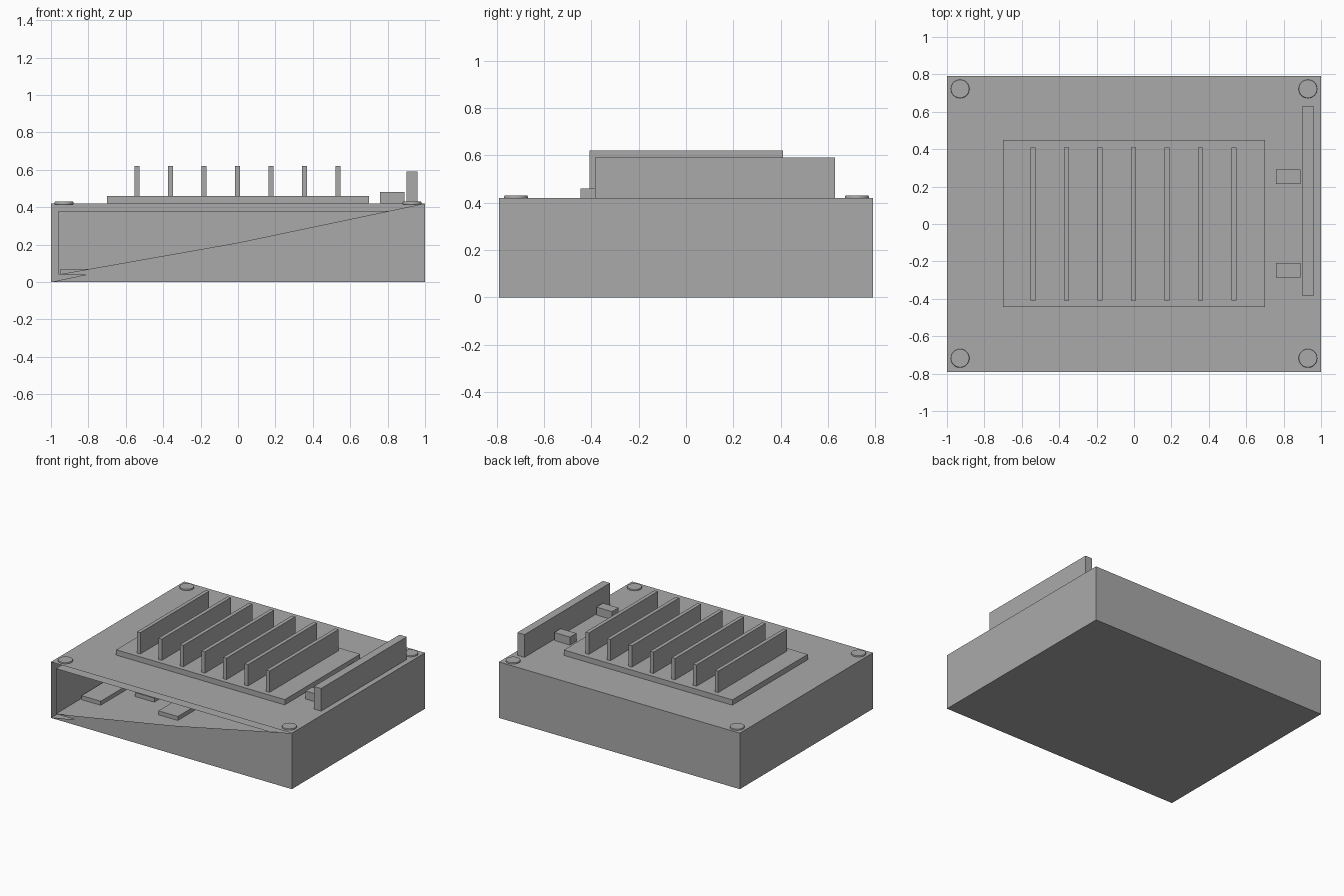
import bpy, bmesh

default = bpy.data.objects.get("Cube")
if default:
    bpy.data.objects.remove(default, do_unlink=True)

# Single plain grey material
grey = bpy.data.materials.new("plain grey")
grey.use_nodes = True
grey.diffuse_color = (0.4, 0.4, 0.4, 1)
bsdf = next(n for n in grey.node_tree.nodes if n.type == 'BSDF_PRINCIPLED')
bsdf.inputs["Base Color"].default_value = (0.4, 0.4, 0.4, 1)
bsdf.inputs["Roughness"].default_value = 0.7


def finish(name, bm):
    mesh = bpy.data.meshes.new(name)
    bm.to_mesh(mesh)
    bm.free()
    mesh.materials.append(grey)
    obj = bpy.data.objects.new(name, mesh)
    bpy.context.collection.objects.link(obj)


def cuboid(bm, xs, ys, zs):
    """Add a box spanning the given ranges."""
    for v in bmesh.ops.create_cube(bm, size=1)["verts"]:
        for axis, (low, high) in enumerate((xs, ys, zs)):
            v.co[axis] = high if v.co[axis] > 0 else low


def box(name, xs, ys, zs):
    bm = bmesh.new()
    cuboid(bm, xs, ys, zs)
    finish(name, bm)


def half_open_shell(name, xs, ys, zs, inward=False):
    """A box whose front is only the triangle under its rising diagonal."""
    bm = bmesh.new()
    cuboid(bm, xs, ys, zs)
    bm.normal_update()
    front = min(bm.faces, key=lambda f: f.normal.y)
    # Every front corner except the upper one at the low x end
    corners = [v for v in front.verts
               if v.co.x > sum(xs) / 2 or v.co.z < sum(zs) / 2]
    bmesh.ops.delete(bm, geom=[front], context='FACES_ONLY')
    if inward:
        bmesh.ops.reverse_faces(bm, faces=bm.faces[:])
    flap = bm.faces.new(corners)
    flap.normal_update()
    if flap.normal.y > 0:
        flap.normal_flip()
    finish(name, bm)


# Case and its inner lining
half_open_shell("case", (-1, 1), (-0.79, 0.79), (0, 0.42))
half_open_shell("inner_lining", (-0.96, 0.96), (-0.789, 0.75), (0.04, 0.38), True)

# Low modules on the case floor
for i, (x, y) in enumerate(((-0.87, -0.5), (-0.6, -0.25), (-0.3, -0.4))):
    box(f"inner_module_{i + 1}", (x - 0.08, x + 0.08), (y, y + 0.3), (0.04, 0.07))

# Heat sink plate with seven upright fins
box("heat_sink_plate", (-0.7, 0.7), (-0.445, 0.45), (0.42, 0.46))
for i in range(7):
    x = (i - 3) * 0.179 - 0.003
    box(f"heat_sink_fin_{i + 1}", (x - 0.014, x + 0.014), (-0.408, 0.41), (0.46, 0.62))

# Upright board with two connector blocks
box("upright_board", (0.9, 0.96), (-0.385, 0.63), (0.42, 0.59))
for side, y in (("front", -0.247), ("back", 0.253)):
    box(f"connector_{side}", (0.76, 0.89), (y - 0.038, y + 0.038), (0.42, 0.48))

# Corner screw heads with softened rims
for x in (-0.93, 0.93):
    for y in (-0.718, 0.722):
        bm = bmesh.new()
        bmesh.ops.create_cone(bm, cap_ends=True, segments=32, radius1=0.05,
                              radius2=0.05, depth=0.02)
        bmesh.ops.translate(bm, verts=bm.verts, vec=(x, y, 0.421))
        rims = [e for e in bm.edges if any(len(f.verts) > 4 for f in e.link_faces)]
        bmesh.ops.bevel(bm, geom=rims, offset=0.005, segments=2,
                        profile=0.5, affect='EDGES')
        finish(f"screw_{'right' if x < 0 else 'left'}_{'front' if y < 0 else 'back'}", bm)
